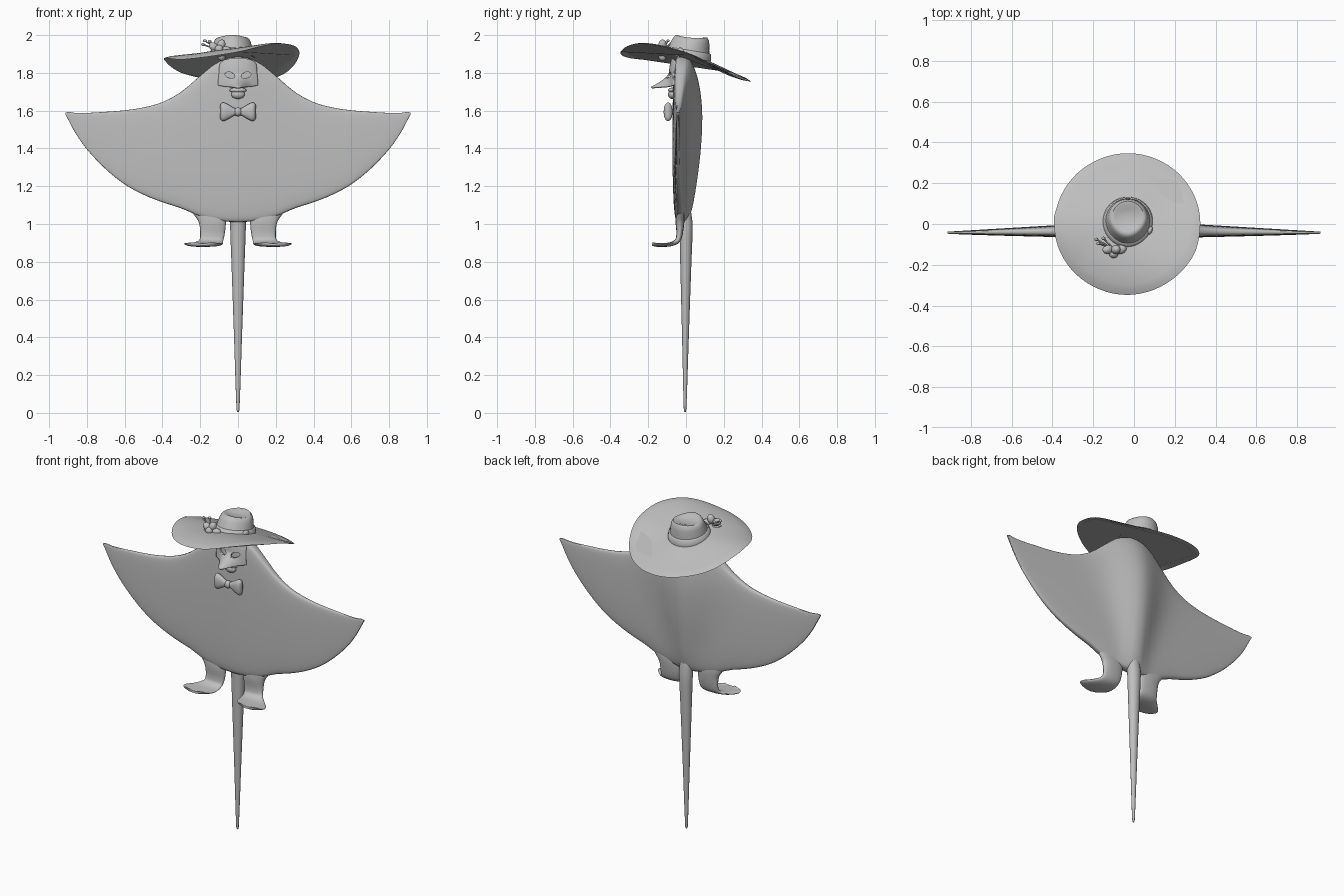
import bpy, bmesh, math
from mathutils import Vector, Matrix

if "Cube" in bpy.data.objects:
    bpy.data.objects.remove(bpy.data.objects["Cube"])

grey = bpy.data.materials.new("plain grey")
grey.diffuse_color = (0.52, 0.52, 0.52, 1)
grey.use_nodes = True
grey.node_tree.nodes["Principled BSDF"].inputs["Base Color"].default_value = grey.diffuse_color


def curve(keys, x):
    """Smooth interpolation through (x, value...) keys."""
    x = min(max(x, keys[0][0]), keys[-1][0])
    i = next((k for k in range(len(keys) - 1) if x <= keys[k + 1][0]), len(keys) - 2)
    a, b = keys[i], keys[i + 1]
    p, n = keys[max(i - 1, 0)], keys[min(i + 2, len(keys) - 1)]
    h = b[0] - a[0]
    t = (x - a[0]) / h
    out = []
    for j in range(1, len(a)):
        m0 = (b[j] - p[j]) / (b[0] - p[0]) * h
        m1 = (n[j] - a[j]) / (n[0] - a[0]) * h
        out.append((2*t**3 - 3*t*t + 1)*a[j] + (t**3 - 2*t*t + t)*m0
                   + (3*t*t - 2*t**3)*b[j] + (t**3 - t*t)*m1)
    return out[0] if len(out) == 1 else out


def finish(name, bm, angle=50):
    bmesh.ops.recalc_face_normals(bm, faces=bm.faces)
    me = bpy.data.meshes.new(name)
    bm.to_mesh(me)
    bm.free()
    ob = bpy.data.objects.new(name, me)
    bpy.context.collection.objects.link(ob)
    me.materials.append(grey)
    bpy.ops.object.select_all(action='DESELECT')
    ob.select_set(True)
    bpy.context.view_layer.objects.active = ob
    bpy.ops.object.shade_smooth_by_angle(angle=math.radians(angle))
    return ob


def loft(name, rings, closed=True, caps=True, angle=50):
    bm = bmesh.new()
    vs = [[bm.verts.new(p) for p in r] for r in rings]
    n = len(rings[0])
    for a, b in zip(vs, vs[1:]):
        for i in range(n if closed else n - 1):
            j = (i + 1) % n
            bm.faces.new((a[i], a[j], b[j], b[i]))
    if caps and closed:
        bm.faces.new(vs[0])
        bm.faces.new(vs[-1])
    return finish(name, bm, angle)


def ball(name, c, s, rot=(0, 0, 0), seg=20):
    bm = bmesh.new()
    bmesh.ops.create_uvsphere(bm, u_segments=seg, v_segments=seg // 2, radius=1)
    for v in bm.verts:
        v.co = Vector((v.co.x * s[0], v.co.y * s[1], v.co.z * s[2]))
    ob = finish(name, bm)
    ob.location, ob.rotation_euler = c, rot
    return ob


def circ(n):
    return [2 * math.pi * i / n for i in range(n)]


def spow(v, p):
    return math.copysign(abs(v) ** p, v)


# Ray body: vertical slices across the wingspan (x, bottom z, top z)
outline = [(0, 1.01, 1.885), (0.05, 1.012, 1.88), (0.12, 1.02, 1.85), (0.2, 1.04, 1.785),
           (0.3, 1.083, 1.70), (0.4, 1.115, 1.645), (0.5, 1.155, 1.617), (0.6, 1.21, 1.602),
           (0.7, 1.29, 1.594), (0.8, 1.395, 1.588), (0.86, 1.48, 1.588), (0.895, 1.545, 1.593),
           (0.914, 1.58, 1.59)]
# z, depth of the back hump, half-width of the hump
hump = [(1.0, 0.03, 0.055), (1.2, 0.045, 0.09), (1.4, 0.062, 0.135), (1.6, 0.072, 0.175),
        (1.75, 0.066, 0.19), (1.9, 0.045, 0.18)]


def body_slice(x):
    ax = abs(x)
    lo, hi = curve(outline, ax)
    ring = []
    for t in circ(64):
        c, s = math.cos(t), math.sin(t)
        z = (lo + hi) / 2 + (hi - lo) / 2 * s
        d, w = curve(hump, z)
        edge = -0.03 - 0.012 * min(ax / 0.9, 1)
        if c > 0:
            y = edge + (0.043 * (1 - ax / 0.93) + 0.004) * c ** 0.5
            y += d * math.exp(-(ax / w) ** 2) * c ** 0.45
        else:
            y = edge - (0.038 * (1 - ax / 0.93) ** 0.8 + 0.004) * (-c) ** 0.4
        ring.append((x, y, z))
    return ring


xs = [0.914 * math.sin(i / 32 * math.pi / 2) for i in range(-32, 33)]
loft("ray_body", [body_slice(x) for x in xs])

# Tapering tail, sinking into the body at its root
tail = [(0.005, 0.004, -0.005), (0.02, 0.008, -0.005), (0.4, 0.021, -0.003), (0.8, 0.035, -0.001),
        (1.0, 0.042, 0.0), (1.06, 0.04, -0.006), (1.2, 0.02, -0.02)]
zs = [0.005, 0.012, 0.02] + [0.02 + 0.0656 * i for i in range(1, 19)]
loft("tail", [[(curve(tail, z)[0] * math.cos(t), curve(tail, z)[1] + 0.85 * curve(tail, z)[0] * math.sin(t), z)
               for t in circ(20)] for z in zs])

# Flipper legs ending in flat forward feet: step, y, z, inner x, outer x, half thickness
leg = [(0, -0.03, 1.12, 0.085, 0.27, 0.012), (1, -0.03, 1.06, 0.066, 0.24, 0.021),
       (2, -0.032, 1.01, 0.064, 0.208, 0.023), (3, -0.034, 0.95, 0.07, 0.20, 0.017),
       (4, -0.045, 0.912, 0.078, 0.207, 0.014), (5, -0.08, 0.893, 0.08, 0.245, 0.011),
       (6, -0.125, 0.889, 0.084, 0.284, 0.010), (7, -0.16, 0.889, 0.11, 0.27, 0.009),
       (8, -0.178, 0.892, 0.15, 0.22, 0.006)]
for side, label in ((1, "right"), (-1, "left")):
    rings = []
    for i in range(33):
        k = i / 4
        y, z, a, b, h = curve(leg, k)
        p, q = curve(leg, max(k - .1, 0)), curve(leg, min(k + .1, 8))
        tan = Vector((0, q[0] - p[0], q[1] - p[1])).normalized()
        nrm = Vector((0, -tan.z, tan.y))
        rings.append([Vector((side * ((a + b) / 2 + (b - a) / 2 * math.cos(t)), y, z))
                      + nrm * h * spow(math.sin(t), 0.7)
                      + Vector((0, 0, 0.012 * max(0, k - 4) / 4 * math.cos(t) ** 4))
                      for t in circ(20)])
    loft(label + "_leg", rings)

# Wavy hat brim: angle in degrees, rim height
rim = [(-45, 1.955), (0, 1.905), (45, 1.785), (90, 1.755), (135, 1.795), (180, 1.875),
       (225, 1.872), (270, 1.905), (315, 1.955), (360, 1.905), (405, 1.785)]
rings = []
for i in range(15):
    f = i / 14
    ring = []
    for t in circ(64):
        r = 0.03 + 0.312 * f
        x = -0.032 + (r + 0.015 * f * abs(math.cos(t))) * math.cos(t)
        y = r * math.sin(t) + 0.008 * (1 - f)
        base = 1.893 - 0.2 * y
        ring.append((x, y, base + (curve(rim, math.degrees(t)) - base) * f ** 1.7))
    rings.append(ring)
brim = loft("hat_brim", rings)
mod = brim.modifiers.new("thickness", 'SOLIDIFY')
mod.thickness, mod.offset = 0.012, 0

# Crown with a pinched, dented top, and its band; both lean back with the brim
lean = Matrix.Translation((-0.03, 0.008, 1.885)) @ Matrix.Rotation(-0.2, 4, 'X')


def hat_ring(r, z, dent=0):
    return [lean @ Vector((r * math.cos(t) * (1 - 0.15 * max(0, -math.sin(t)) * z / 0.1),
                           r * 1.02 * math.sin(t),
                           z + 1.1 * z * r * math.sin(t) - dent * math.cos(t) ** 2))
            for t in circ(40)]


loft("hat_crown", [hat_ring(*p) for p in
     [(0.122, -0.01), (0.112, 0.02), (0.104, 0.05), (0.098, 0.08), (0.09, 0.1, 0.004),
      (0.08, 0.111, 0.008), (0.066, 0.11, 0.01), (0.045, 0.099, 0.004), (0.015, 0.094)]])
loft("hat_band", [hat_ring(*p) for p in
     [(0.125, 0.0), (0.124, 0.005), (0.117, 0.032), (0.109, 0.036)]], caps=False)
ball("band_buckle", lean @ Vector((0.108, -0.045, 0.02)), (0.012, 0.022, 0.02), (0, 0, -0.4))

# Flower on the hat, with petals and budded stems
fc = Vector((-0.1, -0.125, 1.92))
ball("flower_heart", fc + Vector((0, -0.022, 0.006)), (0.022, 0.02, 0.022))
for i, t in enumerate(circ(5)):
    ball("petal_%d" % i, fc + Vector((0.034 * math.cos(t), 0, 0.029 * math.sin(t))),
         (0.03, 0.022, 0.022), (0.2, -t, 0.2))
for i, (dx, dy, dz) in enumerate([(-0.085, 0.05, 0.03), (-0.075, 0.03, 0.05), (-0.05, 0.055, 0.046)]):
    tip = fc + Vector((dx, dy, dz))
    d = (tip - fc).normalized()
    q = d.to_track_quat('Z', 'Y').to_matrix()
    loft("stem_%d" % i, [[p + q @ Vector((0.004 * math.cos(t), 0.004 * math.sin(t), 0))
                          for t in circ(8)] for p in (fc, tip)])
    ball("stem_bud_%d" % i, tip, (0.01, 0.008, 0.008), seg=12)

# Face mask flaring into a pointed beak, with two eye holes
rings = []
for j in range(25):
    v = j / 24
    ring = []
    for i in range(33):
        u = i / 16 - 1
        x = u * (0.1 + 0.004 * math.cos(v * math.pi))
        z = 1.722 + 0.153 * v - 0.03 * abs(u) ** 4 * v + 0.012 * (1 - v) * u * u
        y = -0.088 + 0.024 * u * u + 0.016 * v ** 3
        y -= 0.095 * math.exp(-(u / 0.42) ** 2) * (1 - min(v / 0.5, 1)) ** 1.6
        ring.append((x, y, z))
    rings.append(ring)
mask = loft("face_mask", rings, closed=False)
mod = mask.modifiers.new("thickness", 'SOLIDIFY')
mod.thickness, mod.offset = 0.01, 0
for s in (-1, 1):
    cut = loft("eye_cutter", [[(s * 0.043 + 0.026 * math.cos(t), y,
                                1.788 + 0.016 * math.sin(t) + s * 0.005 * math.cos(t))
                               for t in circ(24)] for y in (-0.3, 0.0)])
    cut.hide_render = True
    cut.hide_set(True)
    mod = mask.modifiers.new("eye_hole", 'BOOLEAN')
    mod.operation, mod.object, mod.solver = 'DIFFERENCE', cut, 'EXACT'

# Mouth: a wide upper lip over a narrower chin
ball("upper_lip", (0, -0.073, 1.708), (0.045, 0.022, 0.014))
ball("lower_lip", (0, -0.073, 1.686), (0.036, 0.022, 0.024))

# Bow tie: two flared wings and a knot
bow = [(0.0, 0.016, 0.012), (0.02, 0.02, 0.014), (0.05, 0.038, 0.02), (0.075, 0.049, 0.023),
       (0.088, 0.046, 0.018), (0.094, 0.036, 0.006)]
for s, label in ((-1, "left"), (1, "right")):
    loft(label + "_bow", [[(s * x, -0.095 + curve(bow, x)[1] * math.sin(t),
                            1.594 + curve(bow, x)[0] * spow(math.cos(t), 0.8)) for t in circ(24)]
                          for x in [0.094 * i / 14 for i in range(15)]])
ball("bow_knot", (0, -0.099, 1.594), (0.02, 0.02, 0.024))
